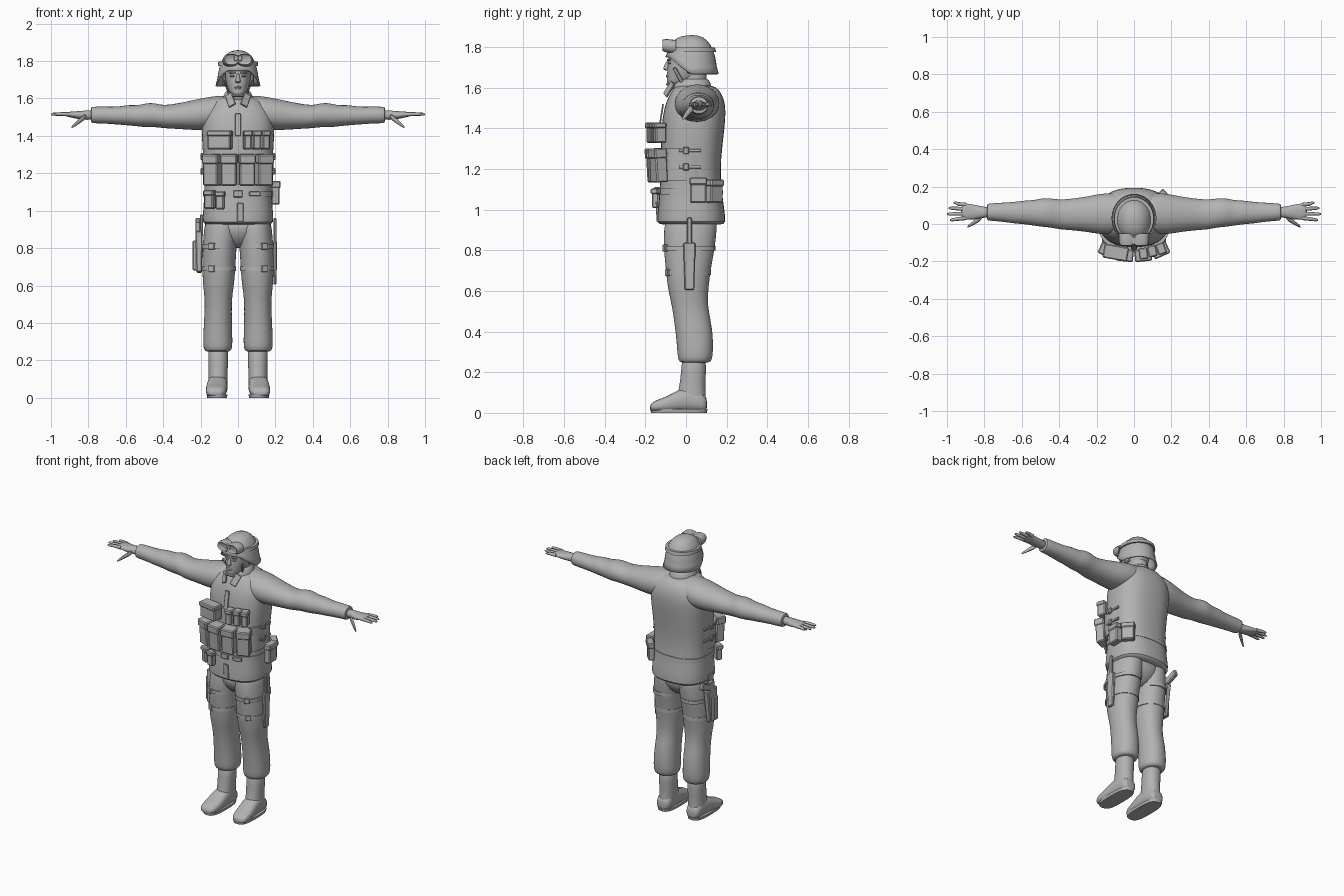
import bpy, bmesh, math
from mathutils import Vector, Matrix

grey = bpy.data.materials.new("plain grey")
grey.diffuse_color = (0.45, 0.45, 0.45, 1)


def finish(name, bm, angle=40, subsurf=0):
    bmesh.ops.recalc_face_normals(bm, faces=bm.faces)
    me = bpy.data.meshes.new(name)
    bm.to_mesh(me)
    bm.free()
    me.materials.append(grey)
    ob = bpy.data.objects.new(name, me)
    bpy.context.collection.objects.link(ob)
    if subsurf:
        ob.modifiers.new("smooth", "SUBSURF").levels = subsurf
    bpy.ops.object.select_all(action="DESELECT")
    ob.select_set(True)
    bpy.context.view_layer.objects.active = ob
    bpy.ops.object.shade_smooth_by_angle(angle=math.radians(angle))
    return ob


def loft(name, axis, rows, power=2.3, n=20, subsurf=1, flip=1, angle=50):
    """rows: (x, y, z, radius a, radius b); rings lie across the axis; flip=-1 mirrors x"""
    bm = bmesh.new()
    rings = []
    for x, y, z, ra, rb in rows:
        ring = []
        for i in range(n):
            t = 2 * math.pi * i / n
            c, s = math.cos(t), math.sin(t)
            u = ra * math.copysign(abs(c) ** (2 / power), c)
            v = rb * math.copysign(abs(s) ** (2 / power), s)
            off = {"z": (u, v, 0), "x": (0, u, v), "y": (u, 0, v)}[axis]
            p = Vector((x, y, z)) + Vector(off)
            ring.append(bm.verts.new((p.x * flip, p.y, p.z)))
        rings.append(ring)
    for a, b in zip(rings, rings[1:]):
        for i in range(n):
            bm.faces.new((a[i], a[(i + 1) % n], b[(i + 1) % n], b[i]))
    bm.faces.new(rings[0])
    bm.faces.new(rings[-1])
    return finish(name, bm, angle, subsurf)


def span(rows, axis):
    """turn (position, lo1, hi1, lo2, hi2) extents into loft rows"""
    out = []
    for p, a0, a1, b0, b1 in rows:
        a, b = (a0 + a1) / 2, (b0 + b1) / 2
        c = {"z": (a, b, p), "x": (p, a, b), "y": (a, p, b)}[axis]
        out.append((*c, (a1 - a0) / 2, (b1 - b0) / 2))
    return out


def box(name, loc, size, rz=0, rx=0, ry=0, bevel=0.006, taper=1):
    bm = bmesh.new()
    bmesh.ops.create_cube(bm, size=1)
    for v in bm.verts:
        if v.co.z < 0:
            v.co.x *= taper
            v.co.y *= taper
    bmesh.ops.scale(bm, vec=size, verts=bm.verts)
    if bevel:
        bmesh.ops.bevel(bm, geom=bm.edges[:], offset=bevel, segments=1, affect="EDGES")
    m = (Matrix.Translation(loc) @ Matrix.Rotation(math.radians(rz), 4, "Z")
         @ Matrix.Rotation(math.radians(ry), 4, "Y") @ Matrix.Rotation(math.radians(rx), 4, "X"))
    bmesh.ops.transform(bm, matrix=m, verts=bm.verts)
    return finish(name, bm, 30)


def pouch(name, loc, size, rz=0, rx=0):
    """body with an overhanging lid; its front is local -y"""
    box(name, loc, size, rz, rx)
    up = Matrix.Rotation(math.radians(rz), 3, "Z") @ Matrix.Rotation(math.radians(rx), 3, "X")
    lid = Vector(loc) + up @ Vector((0, -0.003, size[2] * 0.36))
    box(name + "_lid", lid, (size[0] + 0.008, size[1] + 0.006, size[2] * 0.3), rz, rx)


# Jacket body
loft("jacket", "z", span([
    (0.925, -0.17, 0.17, -0.125, 0.18), (0.93, -0.193, 0.193, -0.145, 0.197),
    (1.0, -0.187, 0.187, -0.138, 0.19), (1.1, -0.18, 0.18, -0.13, 0.175),
    (1.2, -0.182, 0.182, -0.125, 0.17), (1.3, -0.188, 0.188, -0.125, 0.178),
    (1.4, -0.195, 0.195, -0.122, 0.19), (1.48, -0.195, 0.195, -0.112, 0.197),
    (1.54, -0.18, 0.18, -0.095, 0.19), (1.59, -0.13, 0.13, -0.065, 0.165),
    (1.615, -0.085, 0.085, -0.055, 0.13)], "z"), 2.5, 28)
loft("collar", "z", span([
    (1.58, -0.095, 0.095, -0.075, 0.135), (1.61, -0.08, 0.08, -0.07, 0.125),
    (1.64, -0.066, 0.066, -0.045, 0.115), (1.645, -0.055, 0.055, -0.03, 0.1)], "z"), 2)
box("jacket_placket", (0, -0.122, 1.46), (0.03, 0.008, 0.12), rx=-9, bevel=0.002)
box("jacket_front_flap", (0.012, -0.143, 0.99), (0.035, 0.008, 0.1), rx=3, bevel=0.002)

# Sleeves, hands, legs and boots, built for each side
for s, side in ((-1, "right"), (1, "left")):
    loft(side + "_sleeve", "x", span([
        (0.02, -0.03, 0.14, 1.46, 1.62), (0.1, -0.055, 0.168, 1.44, 1.617), (0.17, -0.058, 0.165, 1.43, 1.607),
        (0.24, -0.045, 0.15, 1.43, 1.592), (0.32, -0.035, 0.137, 1.437, 1.575), (0.40, -0.03, 0.13, 1.44, 1.562),
        (0.44, -0.02, 0.138, 1.447, 1.576), (0.49, -0.016, 0.14, 1.445, 1.578), (0.53, -0.01, 0.128, 1.45, 1.562),
        (0.58, -0.002, 0.127, 1.455, 1.568), (0.64, 0.002, 0.118, 1.46, 1.556), (0.70, 0.012, 0.115, 1.465, 1.557),
        (0.77, 0.017, 0.11, 1.467, 1.557), (0.785, 0.019, 0.108, 1.47, 1.555), (0.785, 0.03, 0.1, 1.48, 1.545)],
        "x"), 2.1, 20, flip=s)
    loft(side + "_palm", "x", span([
        (0.76, 0.035, 0.09, 1.485, 1.54), (0.81, 0.033, 0.093, 1.485, 1.537), (0.85, 0.022, 0.104, 1.488, 1.533),
        (0.90, 0.022, 0.112, 1.5, 1.53), (0.925, 0.026, 0.11, 1.505, 1.527)], "x"), 2.2, 14, flip=s)
    for k, (y, tip) in enumerate(((0.032, 0.985), (0.056, 1.0), (0.08, 0.992), (0.102, 0.965))):
        dy = (y - 0.065) * 0.15
        loft("%s_finger_%d" % (side, k + 1), "x", [
            (0.895, y, 1.515, 0.011, 0.012), (0.94, y + dy, 1.517, 0.010, 0.010),
            (tip - 0.012, y + 2 * dy, 1.516, 0.008, 0.008), (tip, y + 2 * dy, 1.515, 0.004, 0.004)],
            2, 8, 0, s)
    loft(side + "_thumb", "x", [
        (0.81, 0.038, 1.508, 0.014, 0.017), (0.84, 0.018, 1.487, 0.015, 0.018),
        (0.87, -0.002, 1.462, 0.011, 0.012), (0.893, -0.016, 1.443, 0.006, 0.006)], 2, 8, 1, s)
    loft(side + "_trouser_leg", "z", span([
        (1.0, 0.0, 0.17, -0.1, 0.16), (0.9, -0.002, 0.182, -0.11, 0.152), (0.82, 0.006, 0.19, -0.112, 0.145),
        (0.72, 0.012, 0.192, -0.102, 0.125), (0.62, 0.018, 0.19, -0.092, 0.112), (0.56, 0.028, 0.182, -0.078, 0.108),
        (0.50, 0.033, 0.178, -0.066, 0.112), (0.42, 0.032, 0.182, -0.055, 0.13), (0.34, 0.03, 0.186, -0.046, 0.135),
        (0.27, 0.028, 0.188, -0.042, 0.132), (0.25, 0.038, 0.178, -0.034, 0.122), (0.245, 0.055, 0.16, -0.01, 0.1)],
        "z"), 2.2, 20, flip=s)
    loft(side + "_boot_shaft", "z", span([
        (0.3, 0.052, 0.162, -0.02, 0.1), (0.2, 0.052, 0.16, -0.025, 0.1), (0.12, 0.055, 0.158, -0.035, 0.095),
        (0.07, 0.055, 0.162, -0.05, 0.1), (0.02, 0.06, 0.16, -0.04, 0.1)], "z"), 2.2, 16, flip=s)
    loft(side + "_boot_foot", "y", span([
        (0.105, 0.075, 0.145, 0.01, 0.07), (0.085, 0.06, 0.16, 0.004, 0.1), (0.02, 0.056, 0.163, 0.006, 0.13),
        (-0.04, 0.055, 0.168, 0.006, 0.115), (-0.09, 0.056, 0.173, 0.004, 0.082), (-0.14, 0.062, 0.174, 0.004, 0.066),
        (-0.168, 0.075, 0.165, 0.008, 0.052), (-0.177, 0.095, 0.145, 0.015, 0.035)], "y"), 2.6, 16, flip=s)
    loft(side + "_boot_sole", "z", [
        (0.112, -0.035, 0.0, 0.053, 0.137), (0.112, -0.035, 0.018, 0.056, 0.141)], 3, 20, 0, s)
    # Collar flap, vest side straps and buckles
    box(side + "_collar_flap", (s * 0.04, -0.083, 1.592), (0.042, 0.01, 0.075), rz=s * 22, rx=-22, ry=s * 28,
        bevel=0.002)
    for z in (1.29, 1.21):
        box(side + "_vest_strap", (s * 0.187, 0.02, z), (0.014, 0.11, 0.015), bevel=0.002)
        box(side + "_vest_buckle", (s * 0.191, 0.0, z), (0.02, 0.03, 0.035), bevel=0.004)

# Seat of the trousers
loft("trouser_seat", "z", span([
    (0.98, -0.165, 0.165, -0.11, 0.165), (0.88, -0.15, 0.15, -0.105, 0.15),
    (0.82, -0.07, 0.07, -0.06, 0.10), (0.80, -0.03, 0.03, -0.02, 0.05)], "z"), 2.3)

# Head
loft("neck", "z", [(0, 0.04, 1.56, 0.06, 0.065), (0, 0.035, 1.70, 0.055, 0.065)], 2, 16, 0)
loft("head", "z", span([
    (1.612, -0.02, 0.02, -0.085, -0.04), (1.618, -0.034, 0.034, -0.093, -0.01),
    (1.64, -0.05, 0.05, -0.094, 0.06), (1.67, -0.062, 0.062, -0.094, 0.1), (1.70, -0.068, 0.068, -0.093, 0.115),
    (1.73, -0.07, 0.07, -0.089, 0.12), (1.78, -0.07, 0.07, -0.088, 0.12), (1.82, -0.05, 0.05, -0.05, 0.09)],
    "z"), 2.2, 20)
loft("nose", "z", [(0, -0.088, 1.737, 0.007, 0.006), (0, -0.095, 1.705, 0.011, 0.014),
                   (0, -0.098, 1.69, 0.017, 0.018), (0, -0.09, 1.683, 0.011, 0.01)], 2, 10)
loft("lips", "z", [(0, -0.088, 1.667, 0.012, 0.008), (0, -0.089, 1.658, 0.024, 0.012),
                   (0, -0.088, 1.648, 0.012, 0.008)], 2, 10)
for s, side in ((-1, "right"), (1, "left")):
    box(side + "_eyebrow", (s * 0.031, -0.084, 1.737), (0.036, 0.012, 0.009), rz=s * 18, bevel=0.003)
    box(side + "_eye", (s * 0.03, -0.083, 1.72), (0.026, 0.012, 0.01), rz=s * 18, bevel=0.004)
    box(side + "_ear", (s * 0.074, 0.025, 1.70), (0.016, 0.04, 0.06), rz=s * 15, bevel=0.006)
    box(side + "_chin_strap", (s * 0.06, -0.035, 1.655), (0.008, 0.018, 0.1), rx=28, ry=s * 20, bevel=0.002)
box("chin_strap_cup", (0, -0.08, 1.617), (0.07, 0.035, 0.016), bevel=0.005)

# Helmet: a dome whose rim rises over the face
bm = bmesh.new()
N, prev = 32, None
for k in range(9):
    t = k / 9 * math.pi / 2
    ring = []
    for i in range(N):
        a = 2 * math.pi * i / N
        front = max(0.0, -math.sin(a))
        rim = 1.667 + 0.085 * min(1, front * 1.15) ** 1.2
        r = math.cos(t) ** 0.75
        flare = 0.008 if k == 0 else 0
        ring.append(bm.verts.new(((0.112 + flare) * r * math.cos(a), 0.03 + (0.123 + flare) * r * math.sin(a),
                                  rim + (1.857 - rim) * math.sin(t))))
    if prev:
        for i in range(N):
            bm.faces.new((prev[i], prev[(i + 1) % N], ring[(i + 1) % N], ring[i]))
    prev = ring
top = bm.verts.new((0, 0.03, 1.859))
for i in range(N):
    bm.faces.new((prev[i], prev[(i + 1) % N], top))
helmet = finish("helmet", bm, 50)
shell = helmet.modifiers.new("shell", "SOLIDIFY")
shell.thickness, shell.offset = 0.01, -1

# Goggles resting on the helmet, with a band around it
for s, side in ((-1, "right"), (1, "left")):
    loft(side + "_goggle_lens", "y", [
        (s * 0.037, -0.05, 1.80, 0.045, 0.034), (s * 0.037, -0.098, 1.806, 0.043, 0.033),
        (s * 0.035, -0.116, 1.808, 0.037, 0.027), (s * 0.035, -0.11, 1.808, 0.03, 0.02)], 2.4, 16, 0)
box("goggle_bridge", (0, -0.09, 1.815), (0.05, 0.045, 0.035), bevel=0.006)
loft("goggle_band", "z", [(0, 0.028, 1.775, 0.108, 0.12), (0, 0.028, 1.797, 0.105, 0.115)], 2, 32, 0)

# Chest pouches
pouch("chest_pouch_wide", (-0.097, -0.15, 1.378), (0.125, 0.07, 0.1), rz=-10)
for k, x in enumerate((0.05, 0.097, 0.144)):
    pouch("chest_pouch_%d" % (k + 1), (x, -0.155 + k * 0.013, 1.378), (0.04, 0.055, 0.1), rz=6 + 7 * k)

# Ammunition pouches around the belly, on a backing panel
for k, (x, y, rz) in enumerate(((-0.138, -0.135, -24), (-0.048, -0.16, -6), (0.048, -0.16, 6), (0.138, -0.135, 24))):
    pouch("belly_pouch_%d" % (k + 1), (x, y, 1.217), (0.083, 0.06, 0.165), rz, 3)
loft("vest_panel", "z", [(0, 0.0, 1.14, 0.187, 0.142), (0, 0.0, 1.30, 0.191, 0.14)], 2.5, 28, 0)

# Belt with its smaller pouches
loft("belt", "z", span([(1.075, -0.186, 0.186, -0.138, 0.182), (1.105, -0.186, 0.186, -0.136, 0.18)], "z"), 2.5, 28, 0)
box("belt_buckle", (0.0, -0.14, 1.09), (0.05, 0.012, 0.036), bevel=0.003)
box("belt_clip", (0.09, -0.135, 1.09), (0.06, 0.014, 0.025), rz=8, bevel=0.003)
pouch("belt_pouch_outer", (-0.15, -0.125, 1.06), (0.05, 0.04, 0.1), rz=-28)
pouch("belt_pouch_inner", (-0.095, -0.147, 1.055), (0.045, 0.035, 0.095), rz=-10)
pouch("hip_pouch_front", (0.2, 0.06, 1.095), (0.08, 0.045, 0.125), rz=90)
pouch("hip_pouch_rear", (0.165, 0.14, 1.09), (0.08, 0.04, 0.115), rz=132)

# Holster and pistol on the right thigh
box("holster", (-0.208, 0.03, 0.78), (0.04, 0.1, 0.22), taper=0.75, rx=-4)
box("holster_pocket", (-0.228, 0.025, 0.76), (0.03, 0.05, 0.16), bevel=0.006)
box("holster_hanger", (-0.195, 0.02, 0.93), (0.014, 0.05, 0.1), bevel=0.003)
box("pistol_slide", (-0.215, 0.045, 0.905), (0.026, 0.05, 0.07), bevel=0.004)
box("pistol_grip", (-0.215, 0.1, 0.925), (0.026, 0.1, 0.045), rx=22, bevel=0.006)

# Knife and sheath on the left thigh
box("knife_sheath", (0.198, 0.017, 0.72), (0.022, 0.062, 0.23), taper=0.75, bevel=0.005)
box("knife_handle", (0.198, 0.017, 0.89), (0.018, 0.025, 0.14), bevel=0.005)
box("knife_guard", (0.198, 0.017, 0.83), (0.022, 0.05, 0.014), bevel=0.003)

# Thigh straps with buckles
for s, side in ((-1, "right"), (1, "left")):
    for z, y0, y1 in ((0.81, -0.115, 0.146), (0.69, -0.101, 0.122)):
        loft(side + "_thigh_strap", "z", span([
            (z - 0.011, 0.01, 0.195, y0, y1), (z + 0.011, 0.01, 0.195, y0, y1)], "z"), 2.2, 24, 0, s)
        box(side + "_thigh_buckle", (s * 0.14, y0 + 0.012, z), (0.035, 0.018, 0.034), rz=s * 22, bevel=0.003)
